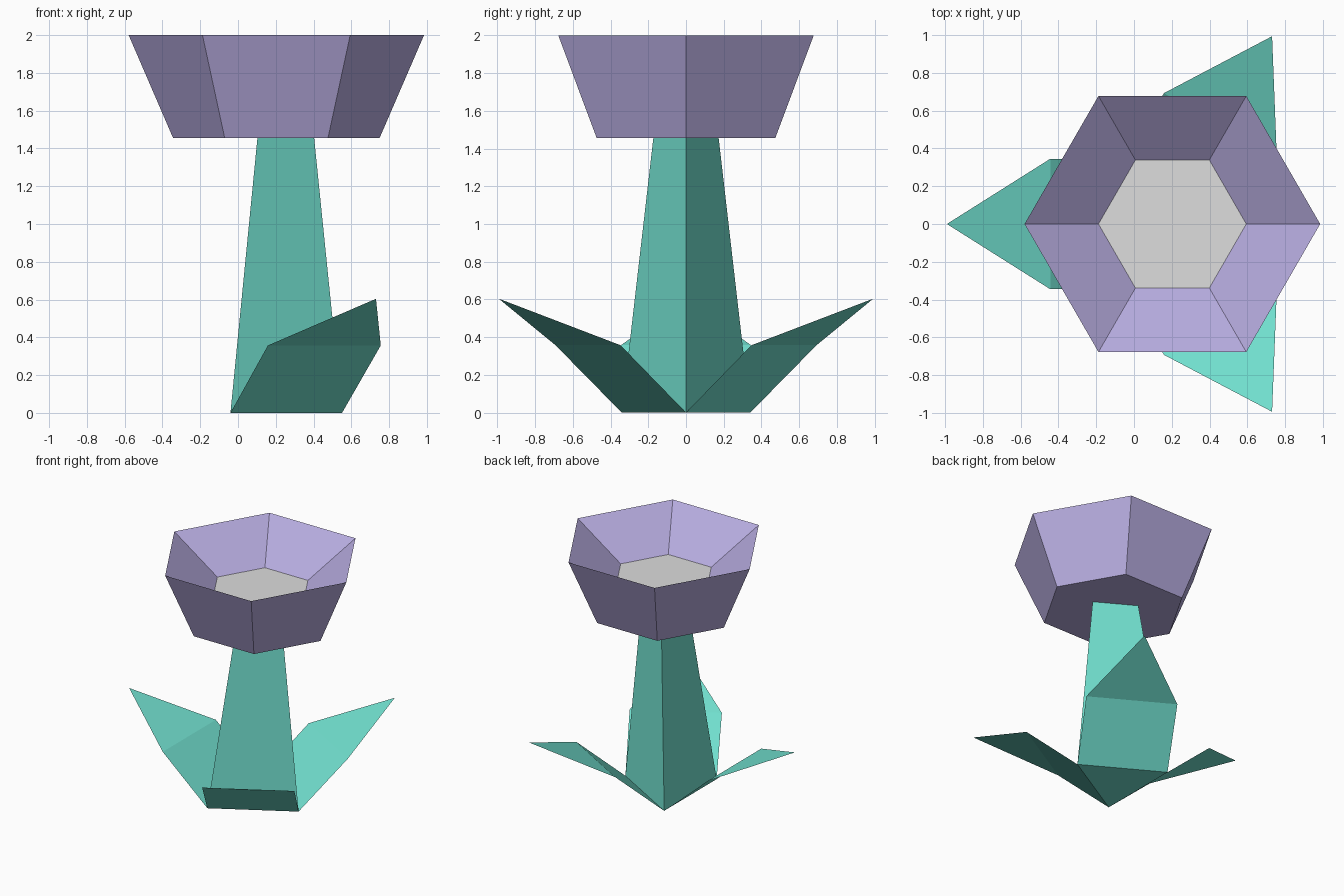
import bpy
import math

if "Cube" in bpy.data.objects:
    bpy.data.objects.remove(bpy.data.objects["Cube"])


def linear(v):
    v /= 255
    return v / 12.92 if v <= 0.04045 else ((v + 0.055) / 1.055) ** 2.4


def material(name, rgb):
    m = bpy.data.materials.new(name)
    m.diffuse_color = (*[linear(c) for c in rgb], 1)
    m.use_nodes = True
    m.node_tree.nodes["Principled BSDF"].inputs["Base Color"].default_value = m.diffuse_color
    return m


TEAL = material("teal", (113, 223, 206))
PURPLE = material("lilac", (182, 171, 222))
GREY = material("light grey", (221, 221, 221))


def add_object(name, verts, faces, mats):
    mesh = bpy.data.meshes.new(name)
    mesh.from_pydata(verts, [], faces)
    for m in mats:
        mesh.materials.append(m)
    mesh.update()
    ob = bpy.data.objects.new(name, mesh)
    bpy.context.collection.objects.link(ob)
    return ob


def loft(name, sides, rings, mats):
    """Join polygon rings (centre x, radius, z) from bottom up, capping both ends."""
    verts, faces = [], []
    for cx, r, z in rings:
        for i in range(sides):
            a = math.tau * i / sides
            verts.append((cx + r * math.cos(a), r * math.sin(a), z))
    for k in range(len(rings) - 1):
        for i in range(sides):
            j = (i + 1) % sides
            a, b = k * sides, (k + 1) * sides
            faces.append((a + i, a + j, b + j, b + i))
    faces.append(tuple(reversed(range(sides))))
    last = (len(rings) - 1) * sides
    faces.append(tuple(range(last, last + sides)))
    return add_object(name, verts, faces, mats)


BASE_X, HEAD_X = 0.157, 0.203

# Three-sided tapering stem
loft("stem", 3, [(BASE_X, 0.394, 0), (HEAD_X, 0.2, 1.456)], [TEAL])

# Hexagonal flower cup with a sunken grey centre
cup = loft("flower_cup", 6,
           [(HEAD_X, 0.547, 1.456), (HEAD_X, 0.782, 2.0), (HEAD_X, 0.391, 1.73)],
           [PURPLE, GREY])
cup.data.polygons[-1].material_index = 1

# Three folded leaves, one from each bottom edge of the stem
# (distance outward, sideways, height)
LEAF = [(0.197, -0.341, 0), (0.197, 0.341, 0),
        (0.6, 0.345, 0.357), (0.6, -0.345, 0.357), (1.147, 0, 0.604)]
for n, angle in enumerate((60, 180, 300), 1):
    c, s = math.cos(math.radians(angle)), math.sin(math.radians(angle))
    points = [(BASE_X + d * c - w * s, d * s + w * c, z) for d, w, z in LEAF]
    add_object(f"leaf_{n}", points, [(0, 3, 2, 1), (3, 4, 2)], [TEAL])
